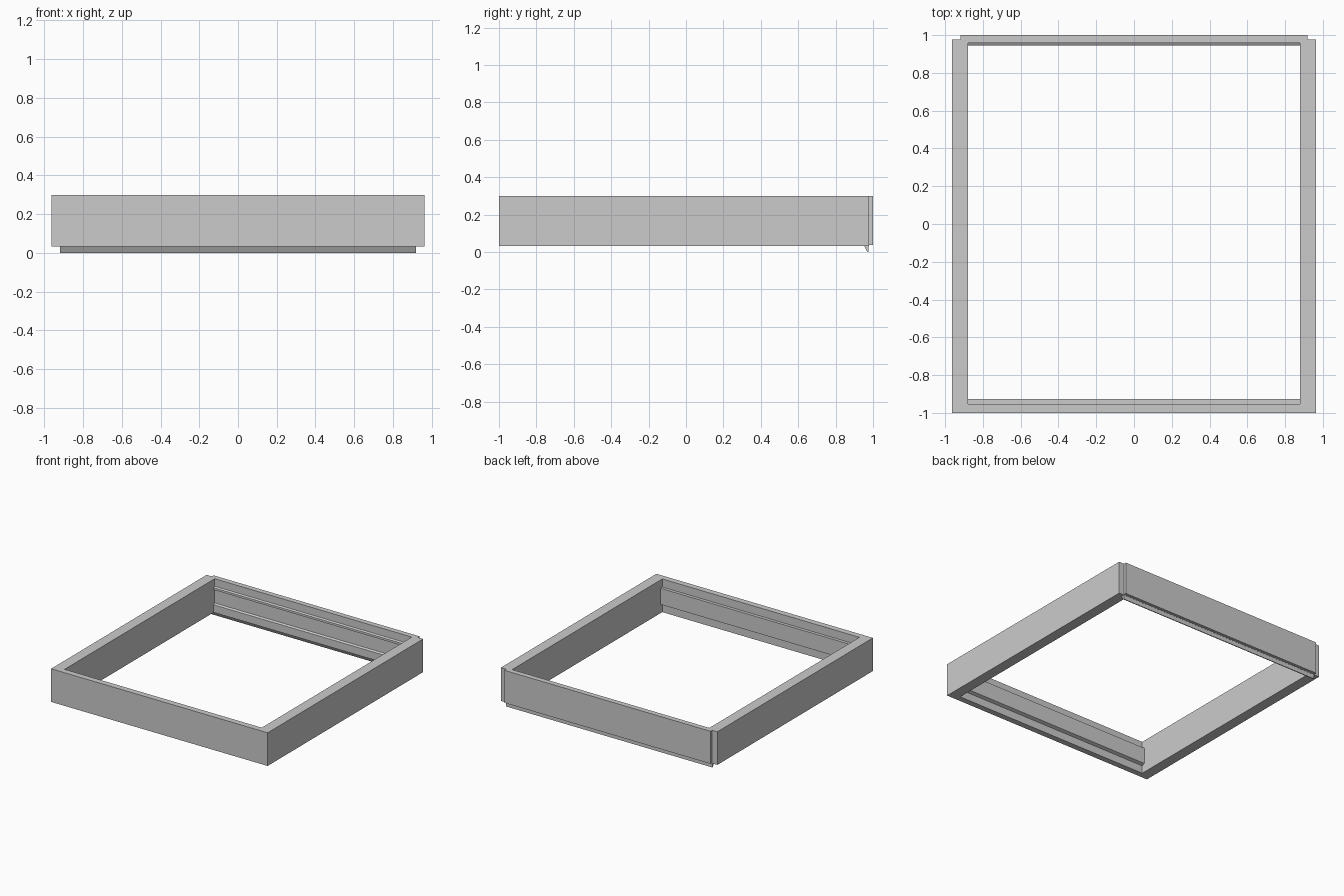
import bpy, bmesh

if "Cube" in bpy.data.objects:
    bpy.data.objects.remove(bpy.data.objects["Cube"])


def bar(name, profile, axis, start, end):
    """Extrude a closed cross-section along x (profile is y,z) or y (profile is x,z)."""
    bm = bmesh.new()

    def place(p, t):
        return (t, p[0], p[1]) if axis == 'x' else (p[0], t, p[1])

    face = bm.faces.new([bm.verts.new(place(p, start)) for p in profile])
    ext = bmesh.ops.extrude_face_region(bm, geom=[face])
    verts = [g for g in ext['geom'] if isinstance(g, bmesh.types.BMVert)]
    delta = (end - start, 0, 0) if axis == 'x' else (0, end - start, 0)
    bmesh.ops.translate(bm, verts=verts, vec=delta)
    bmesh.ops.recalc_face_normals(bm, faces=bm.faces)
    mesh = bpy.data.meshes.new(name)
    bm.to_mesh(mesh)
    bm.free()
    obj = bpy.data.objects.new(name, mesh)
    bpy.context.collection.objects.link(obj)
    return obj


BOTTOM, TOP = 0.033, 0.30
INNER, OUTER = 0.878, 0.964

# Side rails
for side, s in (("left", -1), ("right", 1)):
    rail = [(s * INNER, BOTTOM), (s * OUTER, BOTTOM), (s * OUTER, TOP), (s * INNER, TOP)]
    bar(side + "_rail", rail, 'y', -1.0, 0.978)

# Front rail with a raised band along its inner face
front = [(-1.0, BOTTOM), (-0.952, BOTTOM), (-0.952, 0.095), (-0.927, 0.105),
         (-0.927, 0.235), (-0.952, 0.235), (-0.952, TOP), (-1.0, TOP)]
bar("front_rail", front, 'x', -INNER, INNER)

# Back rail between the sides, with a shallow stepped inner face
back = [(0.978, BOTTOM), (0.978, TOP), (0.957, TOP), (0.957, 0.24), (0.945, 0.232),
        (0.945, 0.215), (0.957, 0.21), (0.957, 0.105), (0.945, 0.095), (0.945, BOTTOM)]
bar("back_rail", back, 'x', -INNER, INNER)

# Outer plate, narrower than the frame, on the back
plate = [(0.978, 0.038), (1.0, 0.038), (1.0, TOP), (0.978, TOP)]
bar("back_plate", plate, 'x', -0.918, 0.918)

# Tapered lip hanging below the back rail
lip = [(0.952, BOTTOM), (0.968, 0.003), (0.970, 0.0), (0.977, 0.0), (0.977, BOTTOM)]
bar("bottom_lip", lip, 'x', -0.918, 0.918)

# Front rail corner blocks closing the front face across the full width are the side rail ends
